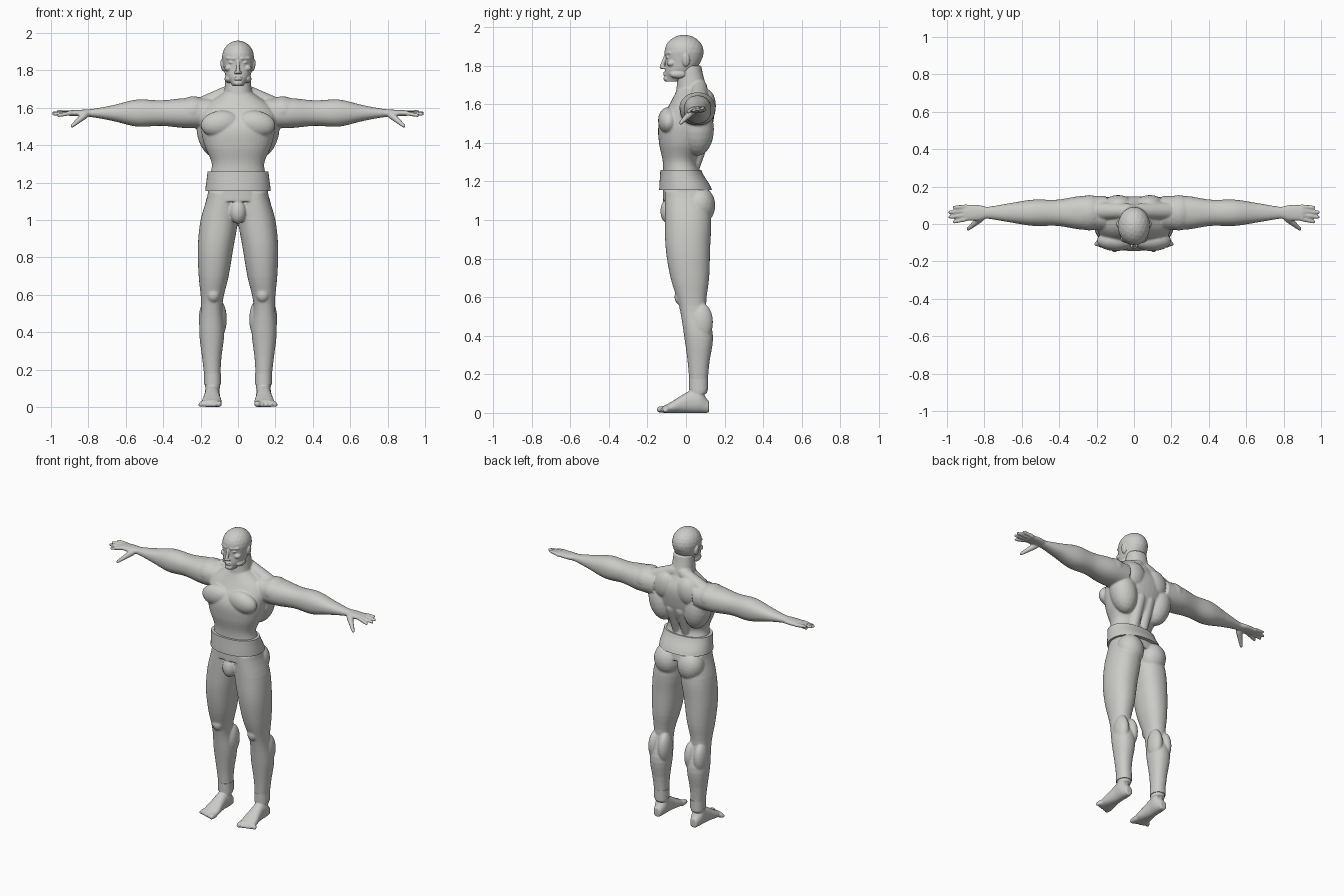
import bpy, bmesh, math
from mathutils import Vector, Matrix

cube = bpy.data.objects.get("Cube")
if cube:
    bpy.data.objects.remove(cube, do_unlink=True)

grey = bpy.data.materials.new("warm_grey")
grey.use_nodes = True
colour = (0.6, 0.6, 0.58, 1)
grey.diffuse_color = colour
grey.node_tree.nodes["Principled BSDF"].inputs["Base Color"].default_value = colour


def sample(values, t):
    """Smooth value at fraction t along evenly spaced control values."""
    if not isinstance(values, list):
        return values
    last = len(values) - 1
    i = min(int(t * last), last - 1)
    f = t * last - i
    before, start = values[max(i - 1, 0)], values[i]
    end, after = values[i + 1], values[min(i + 2, last)]
    leave, arrive = (end - before) / 2, (after - start) / 2
    ease = f * f * (3 - 2 * f)
    return start + (end - start) * ease + f * (1 - f) * ((1 - f) * leave - f * arrive)


def loft(mesh, axis, span, centre, radius, side=1, power=2.2, steps=30, sides=40):
    """Rounded sections along an axis; centre and radius are pairs of profiles."""
    rings = []
    for step in range(steps + 1):
        t = step / steps
        along = span[0] + (span[1] - span[0]) * t
        cu, cv, ru, rv = (sample(values, t) for values in (*centre, *radius))
        ring = []
        for k in range(sides):
            angle = math.tau * k / sides
            c, s = math.cos(angle), math.sin(angle)
            u = cu + ru * math.copysign(abs(c) ** (2 / power), c)
            v = cv + rv * math.copysign(abs(s) ** (2 / power), s)
            x, y, z = {"x": (along, u, v), "y": (u, along, v), "z": (u, v, along)}[axis]
            ring.append(mesh.verts.new((x * side, y, z)))
        rings.append(ring)
    for low, high in zip(rings, rings[1:]):
        for k in range(sides):
            n = (k + 1) % sides
            mesh.faces.new((low[k], low[n], high[n], high[k]))
    mesh.faces.new(rings[0][::-1])
    mesh.faces.new(rings[-1])


def blob(mesh, centre, radii, side=1, lean=0):
    """Ellipsoid, leaning sideways by an angle."""
    x, y, z = centre
    place = Matrix.Translation((x * side, y, z)) @ Matrix.Rotation(lean * side, 4, "Y")
    bmesh.ops.create_icosphere(mesh, subdivisions=3, radius=1,
                               matrix=place @ Matrix.Diagonal((*radii, 1)))


def rod(mesh, start, end, thick, thin, side=1):
    """Tapered rod with round ends."""
    mirror = Vector((side, 1, 1))
    start, end = Vector(start) * mirror, Vector(end) * mirror
    run = end - start
    turn = run.to_track_quat("Z", "Y").to_matrix().to_4x4()
    bmesh.ops.create_cone(mesh, cap_ends=True, segments=20, radius1=thick, radius2=thin,
                          depth=run.length, matrix=Matrix.Translation((start + end) / 2) @ turn)
    for point, radius in ((start, thick), (end, thin)):
        bmesh.ops.create_icosphere(mesh, subdivisions=2, radius=radius,
                                   matrix=Matrix.Translation(point))


def make_object(mesh, name):
    bmesh.ops.recalc_face_normals(mesh, faces=mesh.faces)
    data = bpy.data.meshes.new(name)
    mesh.to_mesh(data)
    mesh.free()
    data.materials.append(grey)
    thing = bpy.data.objects.new(name, data)
    bpy.context.collection.objects.link(thing)
    return thing


def blend(thing, voxel, rounds):
    """Fuse overlapping forms into one soft skin."""
    remesh = thing.modifiers.new("Blend", "REMESH")
    remesh.mode, remesh.voxel_size, remesh.use_smooth_shade = "VOXEL", voxel, True
    soften = thing.modifiers.new("Soften", "SMOOTH")
    soften.factor, soften.iterations = 0.5, rounds


def shade(thing):
    bpy.ops.object.select_all(action="DESELECT")
    thing.select_set(True)
    bpy.context.view_layer.objects.active = thing
    bpy.ops.object.shade_smooth_by_angle(angle=math.radians(40))


# Torso, neck and front of the trousers
body = bmesh.new()
loft(body, "z", span=(1.1, 1.7),
     centre=(0, [0, -.01, -.03, -.015, 0, .03, .03]),
     radius=([.16, .16, .14, .18, .2, .19, .06], [.12, .11, .09, .125, .14, .115, .07]))
loft(body, "z", span=(1.6, 1.8), centre=(0, [.035, .02]), radius=([.08, .065], [.09, .06]))
blob(body, centre=(0, -.09, 1.045), radii=(.045, .043, .065))

arm_y, arm_z = .06, 1.572
for side in (1, -1):
    # Chest, back, shoulder and neck muscles
    blob(body, (.095, -.09, 1.515), (.105, .055, .07), side, lean=.15)
    blob(body, (.135, .06, 1.47), (.085, .085, .14), side, lean=.2)
    blob(body, (.085, .105, 1.59), (.075, .05, .09), side, lean=-.3)
    blob(body, (.24, arm_y, 1.582), (.09, .095, .08), side, lean=.1)
    rod(body, (.03, .07, 1.69), (.2, .07, 1.605), .04, .05, side)
    rod(body, (.012, -.045, 1.62), (.05, 0, 1.76), .012, .014, side)
    rod(body, (.035, .04, 1.27), (.035, .095, 1.45), .03, .04, side)

    # Arm and palm
    loft(body, "x", span=(.15, .8), centre=(arm_y, arm_z),
         radius=([.09, .09, .07, .07, .05, .03], [.08, .08, .068, .072, .042, .02]), side=side)
    loft(body, "x", span=(.78, .905), centre=(arm_y, arm_z),
         radius=([.03, .04, .043, .04], [.02, .015]), side=side)

    # Fingers and thumb
    for finger in range(4):
        spread = finger - 1.5
        tip = (.988 - .012 * spread ** 2, .05 + .026 * spread, 1.57 + .007 * spread)
        rod(body, (.895, arm_y + .022 * spread, arm_z), tip, .0125, .0095, side)
    rod(body, (.82, .03, 1.56), (.887, -.027, 1.503), .02, .01, side)

    # Leg with seat, kneecap and calf muscles
    loft(body, "z", span=(1.15, .1),
         centre=([.08, .1, .12, .13, .14, .14, .14, .135],
                 [0, .01, .01, .02, .035, .065, .065, .065]),
         radius=([.08, .1, .095, .08, .057, .067, .05, .04],
                 [.11, .12, .115, .1, .07, .075, .055, .045]), side=side)
    blob(body, (.088, .07, 1.075), (.087, .082, .1), side, lean=.15)
    blob(body, (.132, -.03, .6), (.035, .03, .04), side)
    for calf in (.1, .17):
        blob(body, (calf, .08, .47), (.04, .06, .1), side)

    # Foot resting on the floor, and toes
    height = [.03, .06, .058, .045, .03, .018]
    loft(body, "y", span=(.12, -.12), centre=([.137, .141], height),
         radius=([.025, .04, .04, .045, .053, .05], height), side=side)
    for toe in range(5):
        x, size = .104 + .021 * toe, .013 if toe else .017
        rod(body, (x, -.1, .019), (x + .003 * toe, -.136 + .007 * toe, size), .018, size, side)
blend(make_object(body, "body"), voxel=.0055, rounds=5)

# Waistband
band = bmesh.new()
loft(band, "z", span=(1.155, 1.26), centre=(0, [-.002, -.027]),
     radius=([.175, .163], [.137, .106]), steps=6, sides=64)
shade(make_object(band, "waistband"))

# Trouser hems
for side, label in ((1, "left"), (-1, "right")):
    hem = bmesh.new()
    loft(hem, "z", span=(.12, .18), centre=(.136, .065), radius=(.045, .05), side=side, steps=6)
    shade(make_object(hem, label + "_trouser_hem"))

# Skull, jaw, nose, chin and lips
head = bmesh.new()
blob(head, centre=(0, -.01, 1.87), radii=(.086, .102, .09))
loft(head, "z", span=(1.717, 1.87), centre=(0, [-.07, -.035, -.015, -.01]),
     radius=([.03, .065, .077, .084], [.035, .073, .09, .098]))
rod(head, (0, -.106, 1.85), (0, -.126, 1.792), .008, .011)
blob(head, centre=(0, -.1, 1.733), radii=(.026, .017, .017))
for lip in (1.753, 1.764):
    blob(head, centre=(0, -.108, lip), radii=(.022, .01, .005))

# Brows, eyes, cheeks, nostrils, ears and jaw corners
for side in (1, -1):
    rod(head, (.018, -.104, 1.863), (.056, -.083, 1.866), .009, .009, side)
    blob(head, (.034, -.094, 1.842), (.016, .01, .007), side)
    blob(head, (.05, -.075, 1.812), (.022, .024, .018), side)
    blob(head, (.011, -.116, 1.789), (.009, .012, .008), side)
    blob(head, (.082, 0, 1.828), (.011, .02, .034), side, lean=.15)
    blob(head, (.05, -.04, 1.755), (.022, .045, .022), side)
blend(make_object(head, "head"), voxel=.0035, rounds=3)
